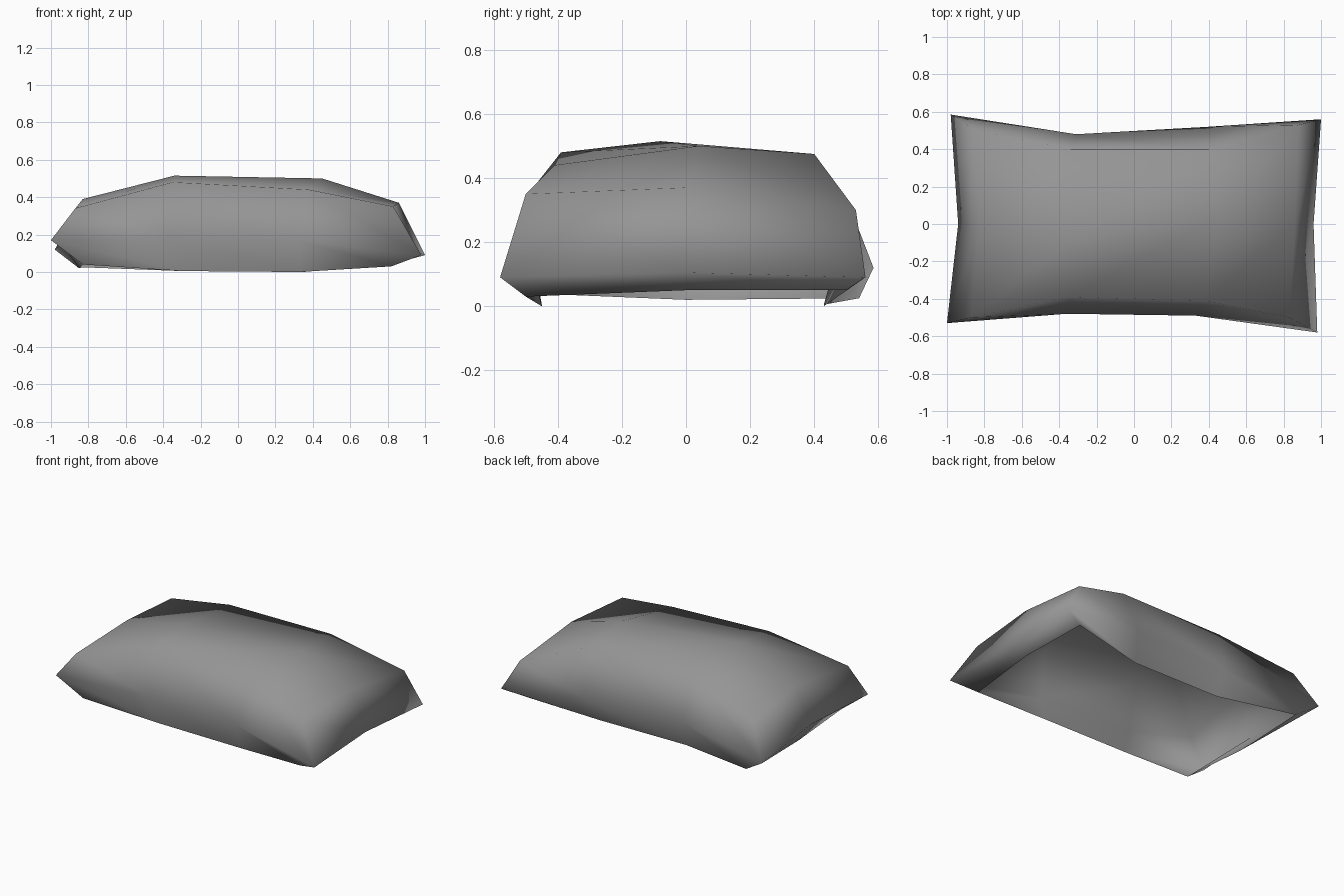
import bpy
import bmesh

default_cube = bpy.data.objects.get("Cube")
if default_cube:
    bpy.data.objects.remove(default_cube, do_unlink=True)


def make_material(name, rgb):
    material = bpy.data.materials.new(name)
    material.use_nodes = True
    colour = (*rgb, 1.0)
    material.diffuse_color = colour
    material.node_tree.nodes["Principled BSDF"].inputs["Base Color"].default_value = colour
    return material


def add_loop(bm, points):
    return [bm.verts.new(point) for point in points]


def bridge_loops(bm, upper, lower):
    """Join two closed loops with a band of quads facing outwards."""
    count = len(upper)
    for i in range(count):
        j = (i + 1) % count
        bm.faces.new((upper[i], lower[i], lower[j], upper[j]))


# Each loop runs counter-clockwise from the front right corner:
# four points along the front, one side middle, four along the back, one side middle.
shoulder_points = [
    (-.87, -.5, .34), (-.35, -.39, .48), (.38, -.41, .44), (.83, -.5, .35),
    (.86, 0, .37),
    (.88, .53, .3), (.42, .4, .475), (-.34, .4, .47), (-.85, .5, .34),
    (-.83, 0, .39),
]
seam_points = [
    (-1, -.53, .17), (-.36, -.48, .18), (.33, -.49, .17), (.98, -.58, .09),
    (.96, 0, .105),
    (1, .56, .09), (.4, .52, .17), (-.31, .48, .18), (-.98, .585, .12),
    (-.94, 0, .15),
]
rim_points = [
    (-.83, -.48, .04), (-.3, -.45, .005), (.33, -.45, 0), (.82, -.5, .03),
    (.86, 0, .05),
    (.85, .5, .05), (.35, .43, 0), (-.3, .43, .005), (-.83, .54, .025),
    (-.85, 0, .02),
]

bm = bmesh.new()
shoulder = add_loop(bm, shoulder_points)
seam = add_loop(bm, seam_points)
rim = add_loop(bm, rim_points)
crown = add_loop(bm, [(-.34, -.08, .515), (.45, .04, .5)])

# Domed top: a grid of three rows with the crown in the middle
front_row = shoulder[:4]
middle_row = [shoulder[9], *crown, shoulder[4]]
back_row = shoulder[8:4:-1]
for near, far in ((front_row, middle_row), (middle_row, back_row)):
    for i in range(len(near) - 1):
        bm.faces.new((near[i], near[i + 1], far[i + 1], far[i]))

# Bulging sides down to the seam, then tucked under to an open base
bridge_loops(bm, shoulder, seam)
bridge_loops(bm, seam, rim)

for face in bm.faces:
    face.smooth = True

mesh = bpy.data.meshes.new("stuffed_bag")
bm.to_mesh(mesh)
bm.free()
mesh.materials.append(make_material("plain grey", (.3, .3, .3)))
bag = bpy.data.objects.new("stuffed_bag", mesh)
bpy.context.collection.objects.link(bag)
